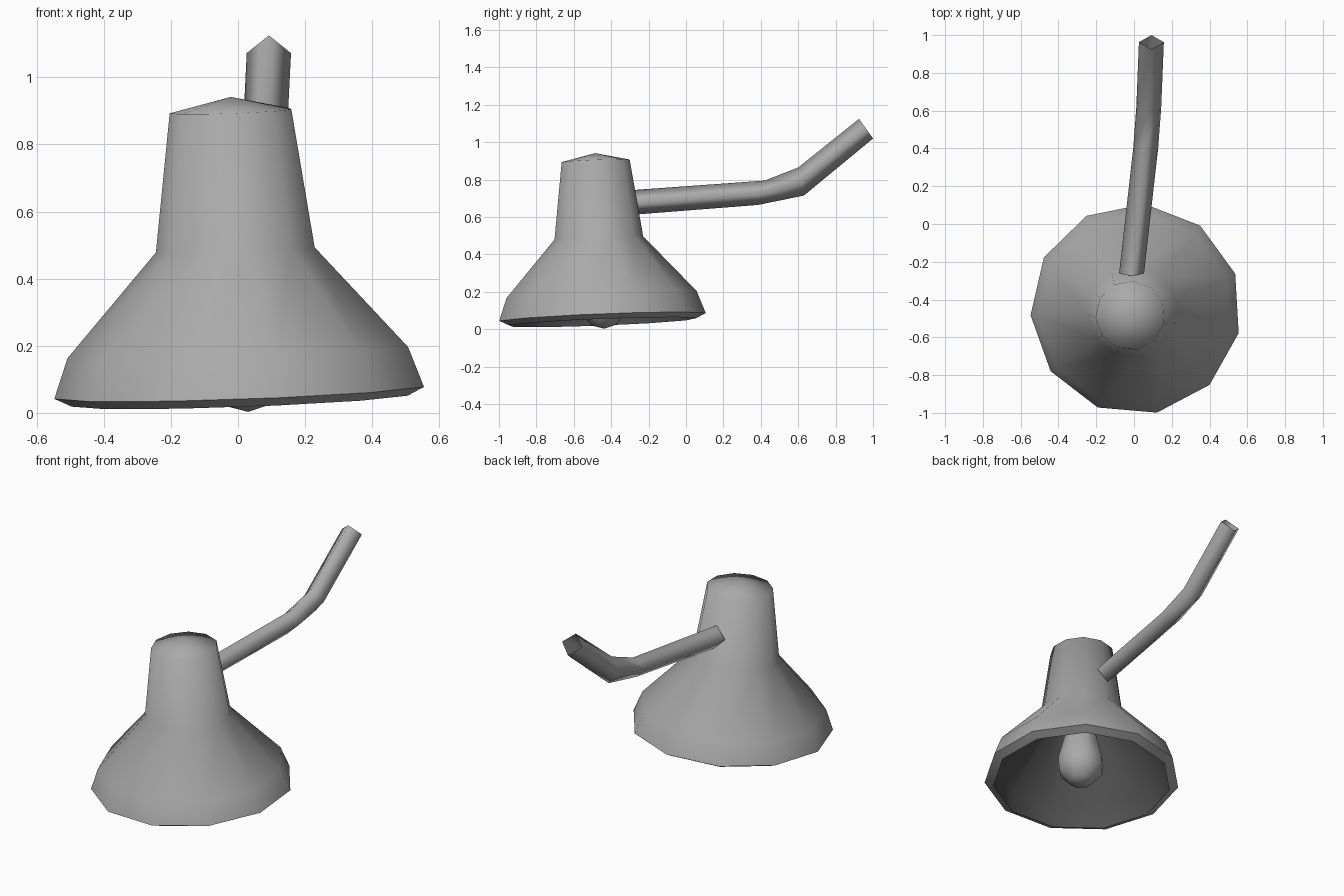
import bpy, bmesh, math
from mathutils import Vector

if "Cube" in bpy.data.objects:
    bpy.data.objects.remove(bpy.data.objects["Cube"])

AXIS = Vector((-0.036, -0.04, 1)).normalized()   # lamp head leans slightly
TILT = Vector((0, 0, 1)).rotation_difference(AXIS)
HEAD = (0.01, -0.451, 0.063)


def material(name, v):
    m = bpy.data.materials.new(name)
    m.diffuse_color = (v, v, v, 1)
    m.use_nodes = True
    m.node_tree.nodes["Principled BSDF"].inputs["Base Color"].default_value = m.diffuse_color
    return m


GREY = material("mid_grey", 0.40)
DARK = material("dark_grey", 0.08)


def skin(name, rings, mat, bottom=None, top=None, flip=False):
    """Join equal-sized point rings into a smooth surface, with optional apex caps."""
    bm = bmesh.new()
    vs = [[bm.verts.new(p) for p in r] for r in rings]
    n = len(vs[0])
    for a, b in zip(vs, vs[1:]):
        for i in range(n):
            j = (i + 1) % n
            bm.faces.new((a[i], a[j], b[j], b[i]))
    for ring, apex in ((vs[0][::-1], bottom), (vs[-1], top)):
        if apex is not None:
            c = bm.verts.new((0, 0, apex))
            for i in range(n):
                bm.faces.new((ring[i], ring[(i + 1) % n], c))
    if flip:
        bmesh.ops.reverse_faces(bm, faces=bm.faces[:])
    for f in bm.faces:
        f.smooth = True
    me = bpy.data.meshes.new(name)
    bm.to_mesh(me)
    bm.free()
    me.materials.append(mat)
    ob = bpy.data.objects.new(name, me)
    bpy.context.collection.objects.link(ob)
    return ob


def lathe(name, profile, sides, start, centre, mat=GREY, **kw):
    """Revolve (radius, height) pairs around the tilted lamp axis."""
    angs = [math.radians(start) + math.tau * i / sides for i in range(sides)]
    rings = [[(r * math.cos(a), r * math.sin(a), h) for a in angs] for r, h in profile]
    ob = skin(name, rings, mat, **kw)
    ob.rotation_mode = 'QUATERNION'
    ob.rotation_quaternion = TILT
    ob.location = centre


# Shade: flared bell, neck and shallow cap
lathe("lamp_shade", [(0.559, 0), (0.515, 0.12), (0.24, 0.425), (0.184, 0.838)],
      11, -78.5, HEAD, top=0.88)

# Turned-in lip below the rim, creased against the bell
lathe("shade_lip", [(0.508, -0.025), (0.559, 0)], 11, -78.5, HEAD)

# Dark lining inside the shade
lathe("shade_lining", [(0.508, -0.025), (0.502, 0.11), (0.227, 0.42), (0.17, 0.825)],
      11, -78.5, HEAD, DARK, top=0.865, flip=True)

# Bulb inside the shade
lathe("bulb",
      [(0.07, -0.04), (0.13, 0.03), (0.135, 0.1), (0.1, 0.24), (0.07, 0.34), (0.06, 0.42)],
      8, 22.5, (0.028, -0.44, 0.063), bottom=-0.06)

# Arm: bent open tube with a diamond section: x, top (y, z), bottom (y, z)
sections = [(-0.013, (-0.275, 0.745), (-0.25, 0.615)),
            (0.062, (0.42, 0.795), (0.385, 0.665)),
            (0.078, (0.60, 0.865), (0.63, 0.715)),
            (0.092, (0.925, 1.125), (1.0, 1.02))]
rings = []
for x, t, b in sections:
    top, low = Vector((x, *t)), Vector((x, *b))
    mid, side = (top + low) / 2, Vector((0.066, 0, 0))
    rings.append([mid + side, low, mid - side, top])
skin("arm", rings, GREY)
